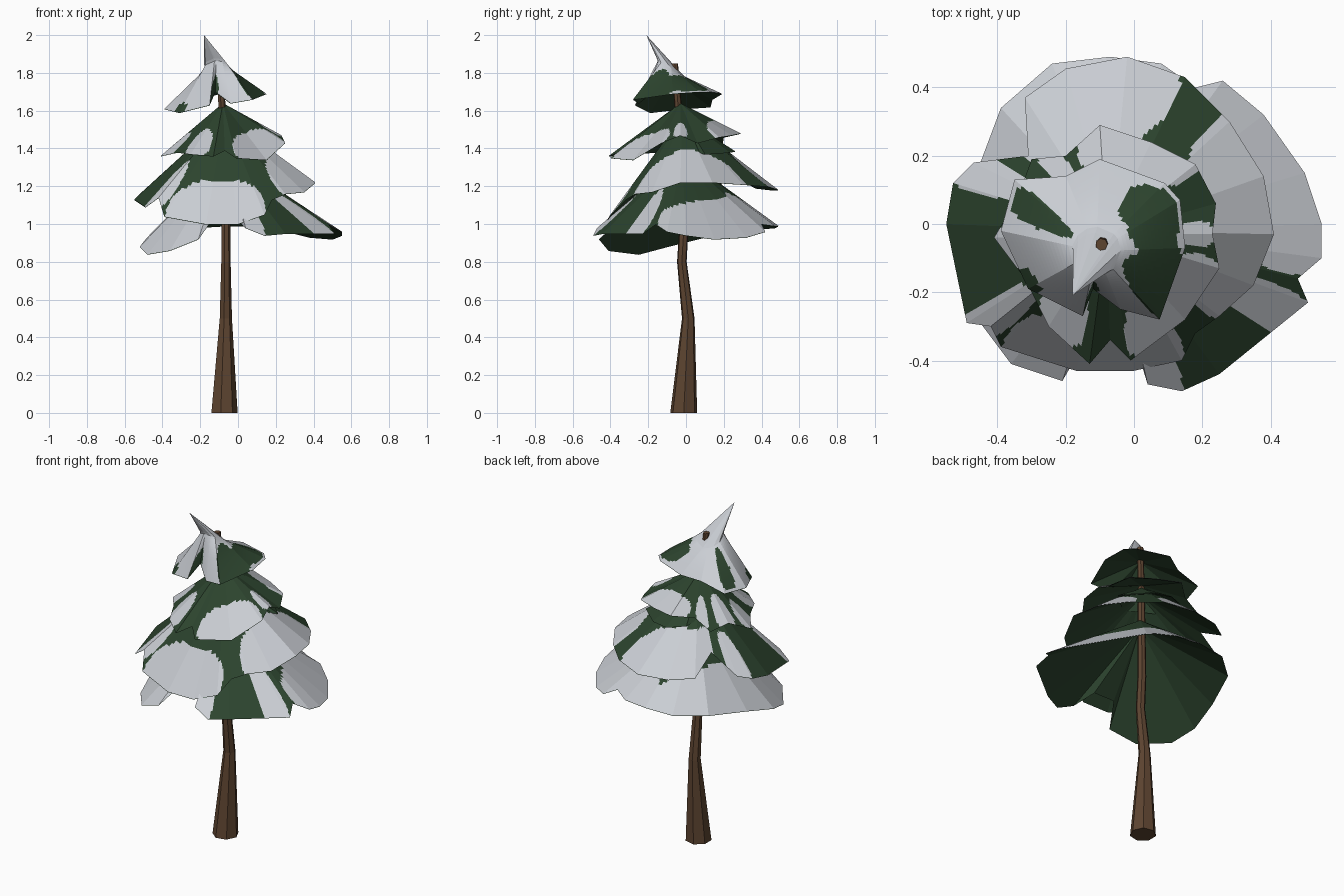
import bpy, bmesh, math
from mathutils import Vector

cube = bpy.data.objects.get("Cube")
if cube:
    bpy.data.objects.remove(cube, do_unlink=True)


def make_material(name, rgb):
    material = bpy.data.materials.new(name)
    material.use_nodes = True
    color = (*rgb, 1)
    material.diffuse_color = color
    shader = next(n for n in material.node_tree.nodes if n.type == 'BSDF_PRINCIPLED')
    shader.inputs["Base Color"].default_value = color
    shader.inputs["Roughness"].default_value = .9
    return material


bark = make_material("bark_brown", (.11, .058, .03))
needles = make_material("needle_green", (.025, .057, .027))
snow = make_material("snow_white", (.59, .615, .655))


def finish(name, bm, materials):
    mesh = bpy.data.meshes.new(name)
    bm.to_mesh(mesh)
    bm.free()
    for material in materials:
        mesh.materials.append(material)
    obj = bpy.data.objects.new(name, mesh)
    bpy.context.scene.collection.objects.link(obj)
    return obj


def in_patch(azimuth, t, patches):
    """True inside any oval given as (azimuth, half width, centre, half length)."""
    for angle, width, centre, length in patches:
        turn = (azimuth - angle + 180) % 360 - 180
        if abs(turn / width) ** 2.5 + abs((t - centre) / length) ** 2.5 < 1:
            return True
    return False


def make_tier(name, tip, rim, patches, base=0, axis=None, shoulder=0, steps=12, rings=28):
    """Drooping skirt from tip to an uneven rim; patches switch the base colour."""
    tip = Vector(tip)
    axis = Vector(axis or tip)
    rim = [Vector(p) for p in rim]
    bend = .35

    def shoulder_point(p):
        if not shoulder:
            return tip.lerp(p, bend)
        out = Vector((p.x - axis.x, p.y - axis.y, 0)).normalized()
        out.z = -out.y * .6  # shoulder is higher at the front
        return axis + out * shoulder

    # Fine columns follow the coarse facets so that each facet stays flat
    columns = []
    for i, p in enumerate(rim):
        q = rim[(i + 1) % len(rim)]
        mid_p, mid_q = shoulder_point(p), shoulder_point(q)
        for k in range(steps):
            columns.append((mid_p.lerp(mid_q, k / steps), p.lerp(q, k / steps)))

    bm = bmesh.new()
    top = bm.verts.new(tip)
    grid = []
    for mid, end in columns:
        line = [top]
        for j in range(1, rings + 1):
            t = j / rings
            point = tip.lerp(mid, t / bend) if t < bend else mid.lerp(end, (t - bend) / (1 - bend))
            line.append(bm.verts.new(point))
        grid.append(line)
    for i, a in enumerate(grid):
        b = grid[(i + 1) % len(grid)]
        for j in range(rings):
            corners = (a[j], a[j + 1], b[j + 1], b[j]) if j else (top, a[1], b[1])
            face = bm.faces.new(corners)
            centre = face.calc_center_median()
            azimuth = math.degrees(math.atan2(centre.y - axis.y, centre.x - axis.x))
            hit = in_patch(azimuth, (j + .5) / rings, patches)
            face.material_index = 1 - base if hit else base

    # Green underside
    under_tip = bm.verts.new(axis - Vector((0, 0, .05)))
    under = [bm.verts.new(p - Vector((0, 0, .003))) for p in rim]
    for i, v in enumerate(under):
        bm.faces.new((under_tip, under[(i + 1) % len(under)], v))
    return finish(name, bm, (needles, snow))


# Trunk: bent, tapering seven-sided tube (x, y, z, radius)
path = [(-.075, -.012, 0, .073), (-.066, .012, .5, .034), (-.065, -.022, .8, .026),
        (-.065, -.01, 1, .025), (-.085, -.04, 1.6, .02), (-.095, -.06, 1.85, .018)]
sides = 7
bm = bmesh.new()
loops = []
for x, y, z, r in path:
    loops.append([bm.verts.new((x + r * math.cos(math.tau * k / sides),
                                y + r * math.sin(math.tau * k / sides), z))
                  for k in range(sides)])
for low, high in zip(loops, loops[1:]):
    for k in range(sides):
        n = (k + 1) % sides
        bm.faces.new((low[k], low[n], high[n], high[k]))
bm.faces.new(loops[0][::-1])
bm.faces.new(loops[-1])
finish("trunk", bm, (bark,))

# Lowest branches
lowest_rim = [(.55, -.1, .96), (.55, 0, .94), (.5, .15, .92), (.38, .32, .93),
              (.26, .42, .96), (.18, .4, 1), (.08, .47, .99), (-.07, .49, .99),
              (-.24, .47, .98), (-.39, .34, .97), (-.48, .1, .93), (-.52, -.1, .88),
              (-.48, -.25, .84), (-.36, -.41, .86), (-.21, -.46, .92), (-.14, -.34, 1.02),
              (0, -.34, 1.02), (.04, -.47, .98), (.14, -.49, .94), (.25, -.44, .95),
              (.51, -.23, .95), (.48, -.16, 1)]
make_tier("lowest_branches", (-.06, -.02, 1.36), lowest_rim,
          [(40, 54, .9, .38), (172, 83, .95, .45), (284, 11, .85, .3), (334, 8, .75, .32)])

# Lower middle branches
lower_rim = [(.41, -.03, 1.22), (.38, .14, 1.22), (.28, .3, 1.21), (.15, .43, 1.2),
             (-.02, .49, 1.18), (-.2, .455, 1.18), (-.32, .37, 1.19), (-.31, .2, 1.28),
             (-.47, .18, 1.17), (-.53, .12, 1.15), (-.55, 0, 1.13), (-.49, -.29, 1.09),
             (-.42, -.3, 1.14), (-.39, -.36, 1.04), (-.17, -.43, 1), (0, -.43, 1),
             (.14, -.4, 1.05), (.18, -.32, 1.13), (.25, -.27, 1.16), (.35, -.18, 1.17)]
make_tier("lower_middle_branches", (-.07, -.02, 1.57), lower_rim,
          [(264, 39, .87, .28), (3, 44, .87, .36), (102, 38, .84, .36),
           (156, 8, .85, .32), (217, 7, .8, .26)])

# Small green branches tucked under the upper ones at the back
tucked_rim = [(.2, .1, 1.37), (.06, .23, 1.38), (-.05, .26, 1.385), (-.15, .21, 1.4),
              (-.2, 0, 1.44), (0, -.1, 1.44)]
make_tier("tucked_back_branches", (-.08, -.02, 1.57), tucked_rim, [], steps=1, rings=1)

# Upper middle branches
upper_rim = [(.24, .06, 1.43), (.18, .175, 1.46), (.05, .24, 1.47), (-.1, .29, 1.48),
             (-.2, .2, 1.46), (-.3, .19, 1.4), (-.34, .08, 1.42), (-.41, -.04, 1.36),
             (-.32, -.16, 1.38), (-.25, -.3, 1.37), (-.13, -.41, 1.36), (-.07, -.34, 1.39),
             (-.01, -.4, 1.35), (.15, -.28, 1.34), (.25, -.13, 1.43), (.23, -.03, 1.47)]
make_tier("upper_middle_branches", (-.08, -.03, 1.64), upper_rim,
          [(314, 34, .84, .3), (240, 18, .78, .27), (0, 8, .8, .2),
           (72, 38, .87, .3), (126, 8, .8, .3), (156, 13, .75, .3), (188, 13, .87, .3)])

# Snowy crown with its tip blown forward
crown_rim = [(.15, -.07, 1.69), (.135, .07, 1.7), (.09, .12, 1.7), (-.1, .19, 1.69),
             (-.2, .14, 1.66), (-.35, .13, 1.62), (-.39, -.02, 1.61), (-.31, -.19, 1.59),
             (-.15, -.27, 1.63), (-.12, -.19, 1.7), (-.04, -.25, 1.64), (.075, -.28, 1.66)]
make_tier("crown", (-.18, -.21, 2), crown_rim,
          [(337, 26, .78, .34), (28, 36, .72, .24), (148, 11, .68, .3),
           (205, 12, 1, .13), (265, 8, .9, .25)],
          base=1, axis=(-.11, -.08, 1.824), shoulder=.07)
